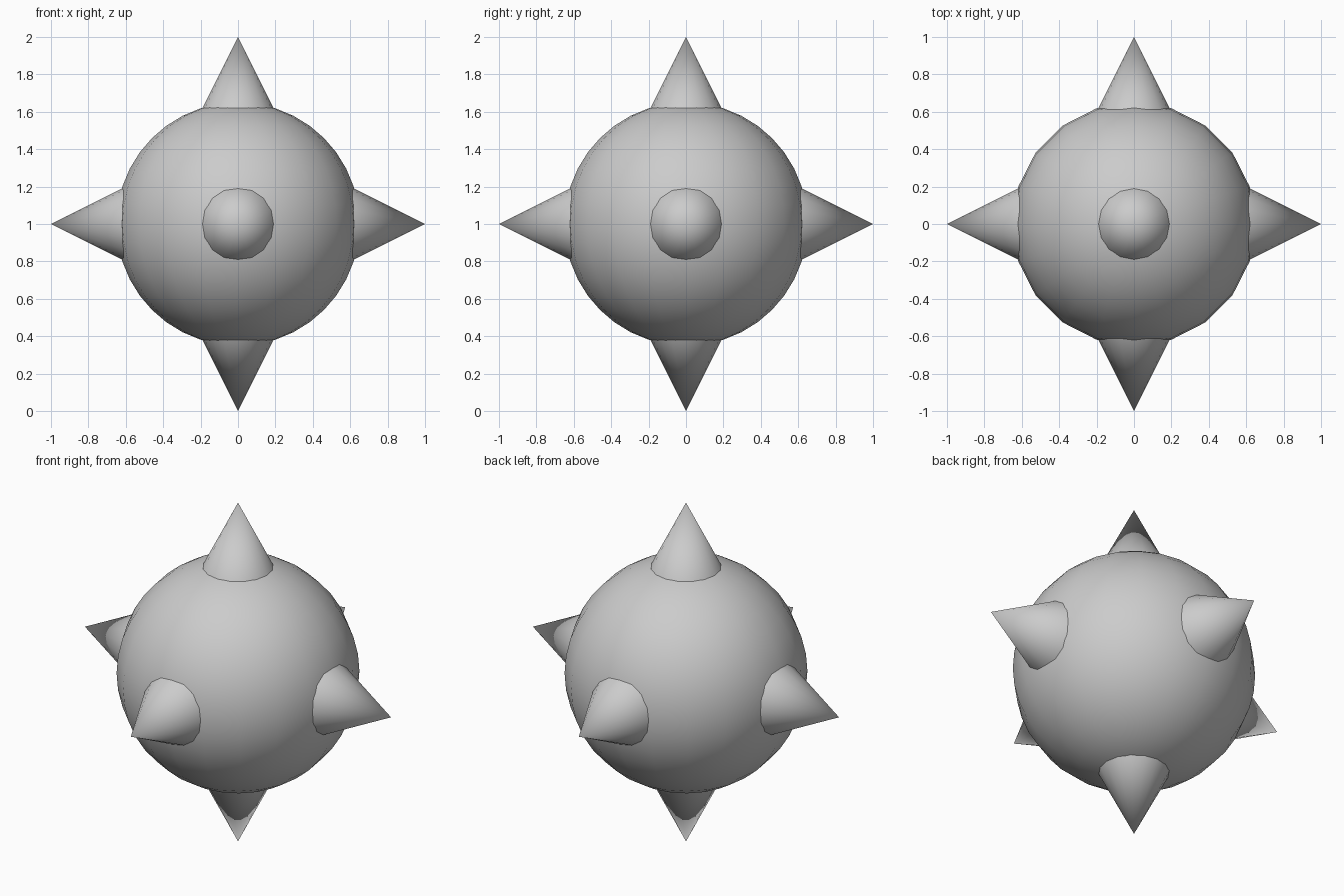
import bpy
from mathutils import Vector

if "Cube" in bpy.data.objects:
    bpy.data.objects.remove(bpy.data.objects["Cube"])

CENTRE = Vector((0, 0, 1))

# Round core
bpy.ops.mesh.primitive_uv_sphere_add(segments=20, ring_count=20, radius=0.65, location=CENTRE)
core = bpy.context.object
core.name = "core"
bpy.ops.object.shade_smooth()


def spike(name, direction):
    d = Vector(direction)
    bpy.ops.mesh.primitive_cone_add(
        vertices=16, radius1=0.2, radius2=0, depth=0.4,
        location=CENTRE + d * 0.8,
        rotation=d.to_track_quat('Z', 'Y').to_euler())
    bpy.context.object.name = name
    bpy.ops.object.shade_smooth_by_angle()


# Six spikes along the axes
for name, direction in {
    "top": (0, 0, 1), "bottom": (0, 0, -1),
    "right": (1, 0, 0), "left": (-1, 0, 0),
    "front": (0, -1, 0), "back": (0, 1, 0),
}.items():
    spike(name + "_spike", direction)
